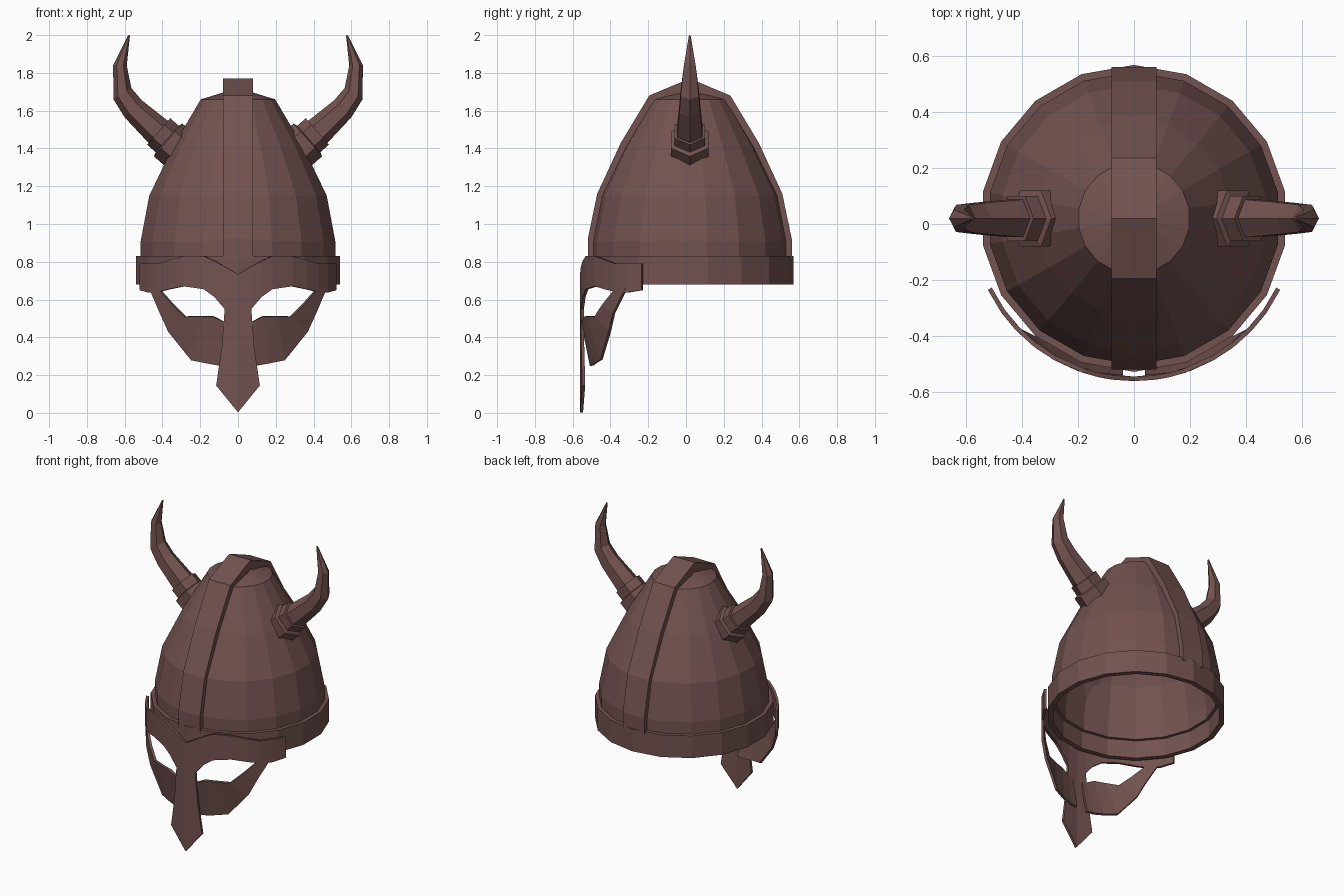
import bpy, bmesh, math
from mathutils import Vector

cube = bpy.data.objects.get("Cube")
if cube:
    bpy.data.objects.remove(cube, do_unlink=True)

CY = 0.02  # depth of the helmet's axis

metal = bpy.data.materials.new("reddish_brown")
metal.use_nodes = True
COLOUR = (0.17, 0.085, 0.08, 1)
metal.diffuse_color = COLOUR
metal.node_tree.nodes["Principled BSDF"].inputs["Base Color"].default_value = COLOUR


def finish(name, bm, thickness=0):
    bmesh.ops.remove_doubles(bm, verts=bm.verts, dist=0.0005)
    bmesh.ops.recalc_face_normals(bm, faces=bm.faces)
    mesh = bpy.data.meshes.new(name)
    bm.to_mesh(mesh)
    bm.free()
    mesh.materials.append(metal)
    obj = bpy.data.objects.new(name, mesh)
    bpy.context.collection.objects.link(obj)
    if thickness:
        mod = obj.modifiers.new("thickness", "SOLIDIFY")
        mod.thickness = thickness
        mod.offset = 0
    return obj


def skin(bm, rings, closed_ring=True, closed_path=False, caps=False):
    """Join successive rings of points with quads."""
    rows = [[bm.verts.new(p) for p in ring] for ring in rings]
    n = len(rows[0])
    pairs = list(zip(rows, rows[1:]))
    if closed_path:
        pairs.append((rows[-1], rows[0]))
    for a, b in pairs:
        for i in range(n if closed_ring else n - 1):
            j = (i + 1) % n
            bm.faces.new((a[i], a[j], b[j], b[i]))
    if caps:
        bm.faces.new(rows[0])
        bm.faces.new(rows[-1])


def lathe(name, profile, sides=18):
    bm = bmesh.new()
    angles = [math.radians(10) + math.tau * k / sides for k in range(sides)]
    rings = [[(r * math.cos(a), CY + r * math.sin(a), z) for a in angles]
             for r, z in profile]
    skin(bm, rings, closed_path=True)
    bmesh.ops.dissolve_degenerate(bm, edges=bm.edges, dist=0.0005)
    return finish(name, bm)


# Dome shell and the rim band around it
lathe("dome", [(0.523, 0.80), (0.523, 0.91), (0.477, 1.15), (0.35, 1.41),
               (0.2, 1.66), (0.0005, 1.72), (0.0005, 1.69), (0.18, 1.635),
               (0.325, 1.395), (0.45, 1.14), (0.495, 0.90), (0.495, 0.80)])
lathe("rim_band", [(0.548, 0.68), (0.548, 0.83), (0.50, 0.83), (0.515, 0.815),
                   (0.515, 0.68)])

# Raised crest running over the dome from front to back
half = [(0.54, 0.81), (0.54, 0.92), (0.49, 1.16), (0.365, 1.43), (0.215, 1.68)]
outer = [(-y, z) for y, z in half] + [(0, 1.77)] + [(y, z) for y, z in reversed(half)]
bm = bmesh.new()
rings = []
for y, z in outer:
    iy, iz = y * 0.92, z - (0.06 if z > 1 else 0)
    rings.append([(-0.08, CY + y, z), (0.08, CY + y, z),
                  (0.08, CY + iy, iz), (-0.08, CY + iy, iz)])
skin(bm, rings, caps=True)
finish("crest", bm)


def tube(name, side, stations):
    """Six-sided tube; each station is x, z, radius and heading in degrees."""
    bm = bmesh.new()
    rings = []
    for x, z, r, heading in stations:
        h = math.radians(heading)
        across = Vector((-math.sin(h), 0, math.cos(h)))
        ring = []
        for k in range(6):
            a = math.tau * k / 6
            p = Vector((x, CY, z)) + r * (across * math.cos(a) + Vector((0, math.sin(a), 0)))
            ring.append((p.x * side, p.y, p.z))
        rings.append(ring)
    skin(bm, rings, caps=True)
    return finish(name, bm)


# Horns with stepped collars
for label, side in (("left", 1), ("right", -1)):
    tube(label + "_horn_collar", side,
         [(0.29, 1.375, 0.115, 41), (0.37, 1.445, 0.115, 41),
          (0.375, 1.45, 0.093, 41), (0.42, 1.49, 0.093, 41)])
    tube(label + "_horn", side,
         [(0.40, 1.47, 0.078, 43), (0.43, 1.495, 0.077, 43), (0.555, 1.61, 0.064, 45),
          (0.612, 1.69, 0.056, 58), (0.625, 1.84, 0.036, 92), (0.577, 1.998, 0.005, 108)])


def wrap(x, z, taper):
    """Place a front-view point on the curved face of the mask."""
    r = 0.573 - (max(0, 0.5 - z) * 0.2 if taper else 0)
    return (x, CY - math.sqrt(r * r - x * x), z)


def mask_part(name, pairs, taper=False):
    """Strip of quads between two edges, mirrored across the middle."""
    bm = bmesh.new()
    for side in (1, -1):
        rings = [[wrap(side * x, z, taper) for x, z in pair] for pair in pairs]
        skin(bm, rings, closed_ring=False)
    return finish(name, bm, 0.016)


# Face mask: brow, nose guard and cheek guard
brow = [(0, 0.735, 0.55), (0.07, 0.775, 0.55), (0.125, 0.805, 0.615), (0.18, 0.83, 0.655),
        (0.285, 0.83, 0.67), (0.36, 0.81, 0.655), (0.42, 0.79, 0.64),
        (0.47, 0.79, 0.637), (0.515, 0.79, 0.65)]
mask_part("brow_guard", [((x, top), (x, low)) for x, top, low in brow])

nose = [(0.07, 0.55), (0.085, 0.35), (0.115, 0.145), (0, 0.003)]
mask_part("nose_guard", [((0, z), (w, z)) for w, z in nose])

mask_part("cheek_guard", [
    ((0.42, 0.66), (0.465, 0.66)), ((0.345, 0.575), (0.41, 0.53)),
    ((0.28, 0.51), (0.365, 0.43)), ((0.2, 0.512), (0.245, 0.28)),
    ((0.13, 0.51), (0.16, 0.263)), ((0.07, 0.48), (0.09, 0.25)),
    ((0.04, 0.47), (0.04, 0.25))], taper=True)
